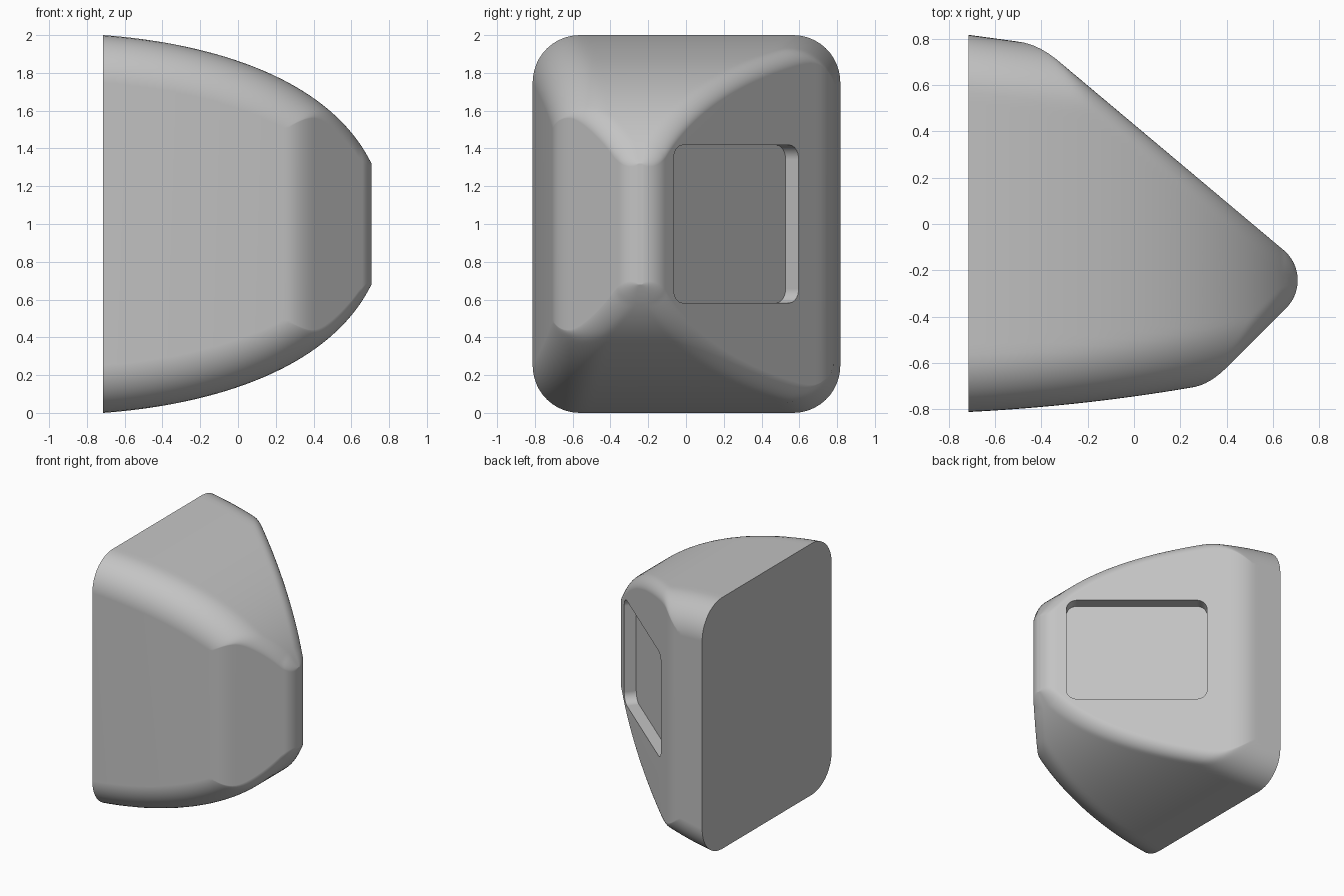
import bpy, bmesh, math
from mathutils import Vector, Matrix

if "Cube" in bpy.data.objects:
    bpy.data.objects.remove(bpy.data.objects["Cube"])

grey = bpy.data.materials.new("plain grey")
grey.use_nodes = True
COLOUR = (0.55, 0.55, 0.55, 1)
grey.diffuse_color = COLOUR
grey.node_tree.nodes["Principled BSDF"].inputs["Base Color"].default_value = COLOUR

SLICES, ACROSS = 72, 44
TIP_X, TIP_Y, TIP_R = 0.537, -0.243, 0.17
BACK_NORMAL = Vector((0.643, 0.766, 0))


def smooth_min(a, b, k=0.06):
    h = max(k - abs(a - b), 0) / k
    return min(a, b) - h * h * k / 4


def drop(radius, distance):
    """Height lost to a quarter-round of this radius."""
    gap = min(max(radius - distance, 0), radius)
    return radius - math.sqrt(radius * radius - gap * gap)


def height_curve(t):
    """Side outline: x and half height."""
    pts = [Vector(p) for p in ((-0.714, 1), (-0.2, 0.962), (0.47, 0.80), (0.7065, 0.32))]
    u = 1 - t
    return pts[0] * u**3 + pts[1] * 3 * u * u * t + pts[2] * 3 * u * t * t + pts[3] * t**3


def section(t):
    x, half = height_curve(t)
    # outer sides, and the slanted facets meeting in a round tip
    side_back = 0.817 - 0.136 * (x + 0.714)
    side_front = -0.812 + 0.05 * (x + 0.714) + 0.062 * (x + 0.714) ** 2
    arc = math.sqrt(max(TIP_R**2 - max(x - TIP_X, 0) ** 2, 0))
    facet_back = 0.43 - 0.84 * x if x < 0.646 else TIP_Y + arc
    facet_front = x - 1.02 if x < 0.657 else TIP_Y - arc
    y1 = smooth_min(side_back, facet_back)
    y0 = -smooth_min(-side_front, -facet_front)
    fillet = min(0.08, (y1 - y0) * 0.3)
    top = []
    for i in range(ACROSS):
        y = (y0 + y1) / 2 - (y1 - y0) / 2 * math.cos(math.pi * i / (ACROSS - 1))
        big = drop(0.25, min(side_back - y, y - side_front))
        small = drop(fillet, 0.75 * min(y1 - y, y - y0))
        top.append((x, y, half - (big**3 + small**3) ** (1 / 3)))
    return [(a, b, 1 + c) for a, b, c in top] + [(a, b, 1 - c) for a, b, c in reversed(top)]


def make_object(name, bm):
    bmesh.ops.recalc_face_normals(bm, faces=bm.faces)
    mesh = bpy.data.meshes.new(name)
    bm.to_mesh(mesh)
    bm.free()
    obj = bpy.data.objects.new(name, mesh)
    mesh.materials.append(grey)
    bpy.context.collection.objects.link(obj)
    return obj


# Body lofted through cross-sections from the flat base to the tip
bm = bmesh.new()
rings = []
for s in range(SLICES + 1):
    t = 1 - (1 - s / SLICES) ** 1.6
    rings.append([bm.verts.new(p) for p in section(t)])
for a, b in zip(rings, rings[1:]):
    for i in range(len(a)):
        j = (i + 1) % len(a)
        bm.faces.new((a[i], a[j], b[j], b[i]))
bm.faces.new(rings[0])
bm.faces.new(rings[-1])
body = make_object("wedge_body", bm)

# Rounded-rectangle cutter for the recess in the slanted back facet
LENGTH, HEIGHT, CORNER, DEPTH = 1.03, 0.835, 0.075, 0.09
along = Vector((BACK_NORMAL.y, -BACK_NORMAL.x, 0))
centre = Vector((0.196, 0.265, 1.0))
bm = bmesh.new()
outline = []
for k, (sx, sz) in enumerate(((1, 1), (-1, 1), (-1, -1), (1, -1))):
    for i in range(9):
        a = math.pi / 2 * (k + i / 8)
        u = sx * (LENGTH / 2 - CORNER) + CORNER * math.cos(a)
        v = sz * (HEIGHT / 2 - CORNER) + CORNER * math.sin(a)
        outline.append(bm.verts.new(centre + along * u + Vector((0, 0, v)) - BACK_NORMAL * DEPTH))
floor = bm.faces.new(outline)
result = bmesh.ops.extrude_face_region(bm, geom=[floor], use_keep_orig=True)
moved = [g for g in result["geom"] if isinstance(g, bmesh.types.BMVert)]
bmesh.ops.translate(bm, verts=moved, vec=BACK_NORMAL * 0.4)
cutter = make_object("recess_cutter", bm)
cutter.hide_render = True

# Cut the recess, then smooth the rounded surfaces
bpy.ops.object.select_all(action="DESELECT")
body.select_set(True)
bpy.context.view_layer.objects.active = body
cut = body.modifiers.new("recess", "BOOLEAN")
cut.operation = "DIFFERENCE"
cut.solver = "EXACT"
cut.object = cutter
bpy.ops.object.modifier_apply(modifier=cut.name)
bpy.data.objects.remove(cutter)
bpy.ops.object.shade_smooth_by_angle(angle=math.radians(35))
weighted = body.modifiers.new("even_shading", "WEIGHTED_NORMAL")
weighted.keep_sharp = True
